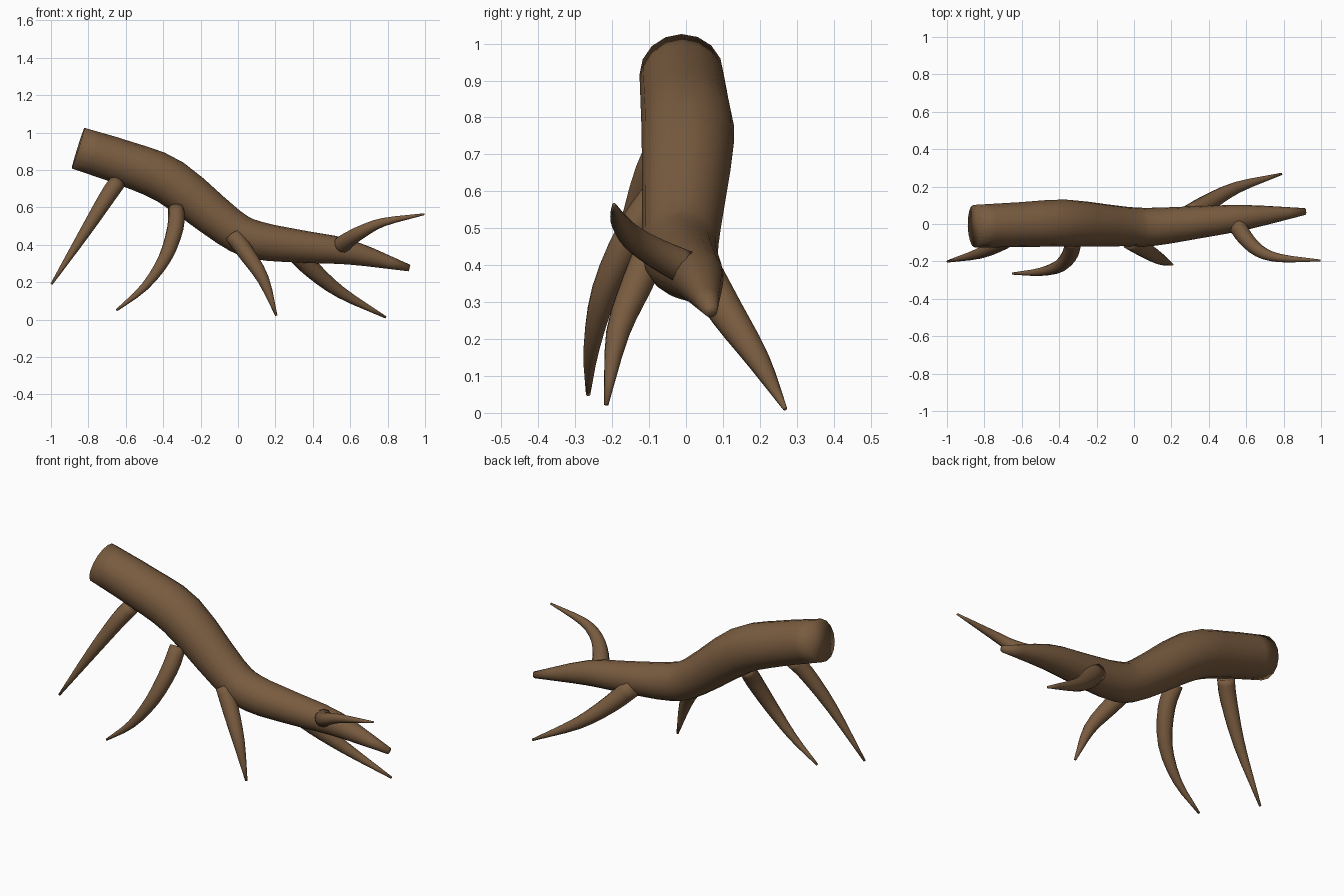
import bpy, bmesh
from math import pi, cos, sin
from mathutils import Vector

if "Cube" in bpy.data.objects:
    bpy.data.objects.remove(bpy.data.objects["Cube"])

wood = bpy.data.materials.new("bark")
wood.diffuse_color = (0.19, 0.105, 0.05, 1)
wood.use_nodes = True
wood.node_tree.nodes["Principled BSDF"].inputs["Base Color"].default_value = wood.diffuse_color


def smooth_path(pts, steps):
    """Catmull-Rom interpolation of (x, y, z, radius) points."""
    p = [Vector(q) for q in pts]
    p = [2 * p[0] - p[1]] + p + [2 * p[-1] - p[-2]]
    out = []
    for i in range(1, len(p) - 2):
        a, b, c, d = p[i - 1:i + 3]
        for s in range(steps):
            t = s / steps
            out.append(0.5 * (2 * b + (c - a) * t + (2 * a - 5 * b + 4 * c - d) * t * t
                              + (3 * b - a - 3 * c + d) * t ** 3))
    return out + [p[-2]]


def limb(name, pts, sides, steps=3):
    """Tapered round tube with closed ends swept along a path."""
    path = smooth_path(pts, steps)
    pos = [q.to_3d() for q in path]
    bm = bmesh.new()
    rings = []
    side = None
    for i, q in enumerate(path):
        tan = (pos[min(i + 1, len(pos) - 1)] - pos[max(i - 1, 0)]).normalized()
        ref = side if side else Vector((0, 1, 0))
        side = (ref - tan * ref.dot(tan)).normalized()
        up = tan.cross(side)
        rings.append([bm.verts.new(pos[i] + q.w * (side * cos(2 * pi * k / sides)
                                                   + up * sin(2 * pi * k / sides)))
                      for k in range(sides)])
    for a, b in zip(rings, rings[1:]):
        for k in range(sides):
            n = (k + 1) % sides
            bm.faces.new((a[k], a[n], b[n], b[k]))
    bm.faces.new(rings[0][::-1])
    bm.faces.new(rings[-1])
    bmesh.ops.recalc_face_normals(bm, faces=bm.faces)
    for f in bm.faces:
        f.smooth = True
    me = bpy.data.meshes.new(name)
    bm.to_mesh(me)
    bm.free()
    me.materials.append(wood)
    ob = bpy.data.objects.new(name, me)
    bpy.context.collection.objects.link(ob)


# Main log, thick cut end to thin end
limb("trunk", [(-0.855, -0.012, 0.917, 0.114), (-0.60, -0.003, 0.835, 0.12),
               (-0.36, 0.005, 0.735, 0.125), (-0.05, -0.013, 0.495, 0.106),
               (0.10, -0.015, 0.425, 0.102), (0.35, 0.010, 0.390, 0.086),
               (0.60, 0.036, 0.360, 0.066), (0.916, 0.067, 0.276, 0.018)], 16)

# Side branches, base to tip
branches = {
    "branch_upper": [(-0.645, -0.05, 0.735, 0.045), (-0.70, -0.095, 0.655, 0.043),
                     (-0.82, -0.155, 0.465, 0.030), (-0.997, -0.20, 0.19, 0.006)],
    "branch_middle": [(-0.33, -0.075, 0.595, 0.043), (-0.335, -0.145, 0.49, 0.044),
                      (-0.39, -0.22, 0.33, 0.036), (-0.50, -0.256, 0.175, 0.022),
                      (-0.65, -0.265, 0.05, 0.006)],
    "branch_lower": [(-0.025, -0.09, 0.45, 0.045), (0.045, -0.13, 0.355, 0.044),
                     (0.135, -0.185, 0.215, 0.032), (0.205, -0.216, 0.022, 0.006)],
    "branch_back": [(0.30, 0.05, 0.37, 0.055), (0.40, 0.115, 0.265, 0.047),
                    (0.55, 0.195, 0.145, 0.032), (0.79, 0.268, 0.012, 0.006)],
    "branch_front": [(0.55, -0.005, 0.395, 0.048), (0.595, -0.075, 0.43, 0.042),
                     (0.67, -0.145, 0.475, 0.034), (0.78, -0.182, 0.522, 0.023),
                     (0.997, -0.195, 0.564, 0.005)],
}
for name, pts in branches.items():
    limb(name, pts, 12)
